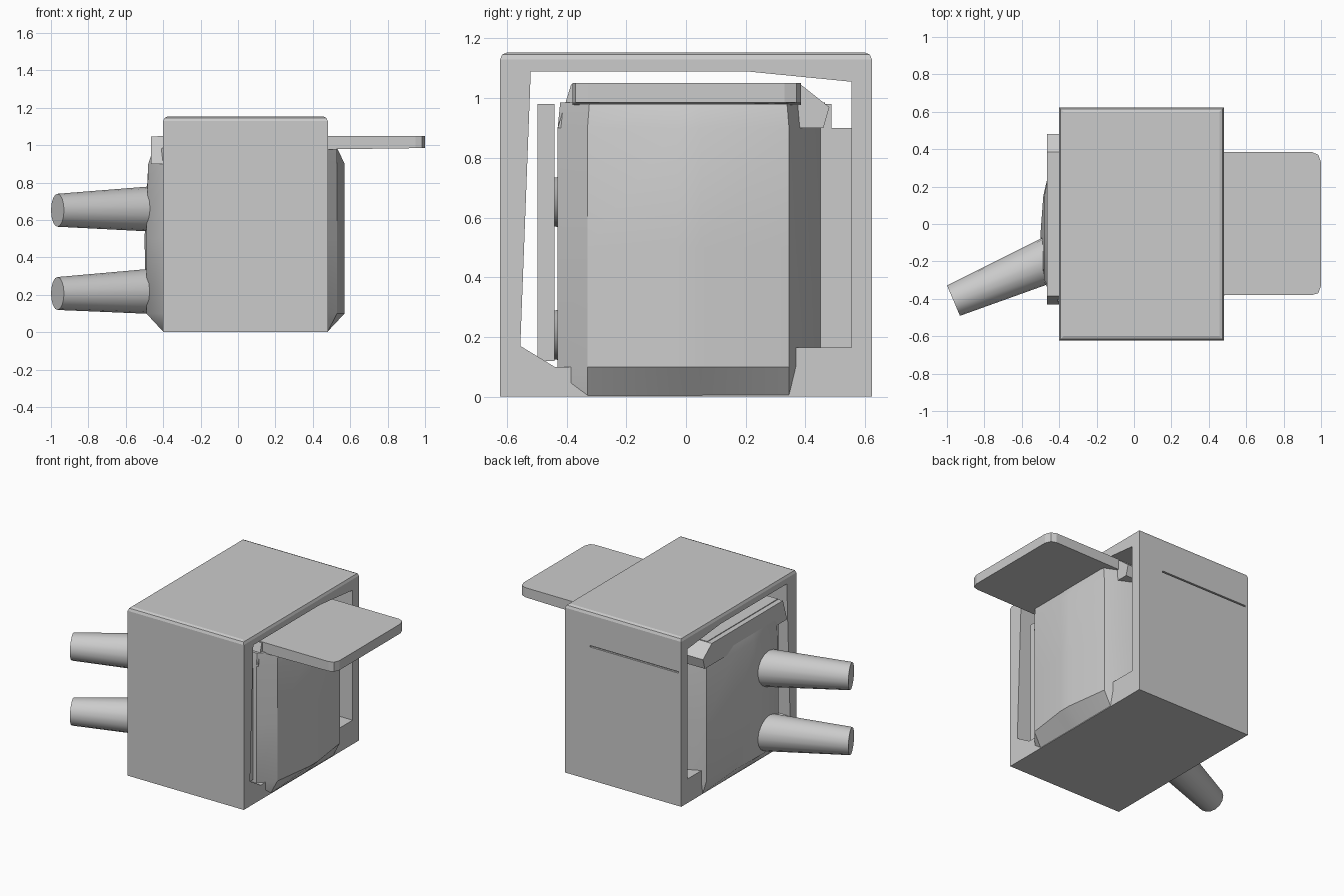
import bpy, bmesh
from mathutils import Vector

cube = bpy.data.objects.get("Cube")
if cube:
    bpy.data.objects.remove(cube, do_unlink=True)

grey = bpy.data.materials.new("plain grey")
grey.use_nodes = True
colour = (0.6, 0.6, 0.6, 1)
grey.diffuse_color = colour
grey.node_tree.nodes["Principled BSDF"].inputs["Base Color"].default_value = colour


def loft(name, rings, smooth=False):
    """Skin a stack of equal-sized rings and cap both ends."""
    bm = bmesh.new()
    loops = [[bm.verts.new(p) for p in ring] for ring in rings]
    n = len(loops[0])
    for a, b in zip(loops, loops[1:]):
        for i in range(n):
            j = (i + 1) % n
            bm.faces.new((a[i], a[j], b[j], b[i]))
    bm.faces.new(loops[0][::-1])
    bm.faces.new(loops[-1])
    bmesh.ops.recalc_face_normals(bm, faces=bm.faces)
    mesh = bpy.data.meshes.new(name)
    bm.to_mesh(mesh)
    bm.free()
    mesh.materials.append(grey)
    obj = bpy.data.objects.new(name, mesh)
    bpy.context.collection.objects.link(obj)
    if smooth:
        bpy.ops.object.select_all(action="DESELECT")
        obj.select_set(True)
        bpy.context.view_layer.objects.active = obj
        bpy.ops.object.shade_smooth_by_angle(angle=0.6)
    return obj


def prism(name, yz, x0, x1):
    return loft(name, [[(x, y, z) for y, z in yz] for x in (x0, x1)])


def box(name, x0, x1, y0, y1, z0, z1):
    return prism(name, [(y0, z0), (y1, z0), (y1, z1), (y0, z1)], x0, x1)


def cut(obj, cutter):
    mod = obj.modifiers.new("cut", "BOOLEAN")
    mod.object = cutter
    mod.solver = "EXACT"
    cutter.hide_render = True
    cutter.hide_set(True)
    cutter.display_type = "WIRE"


# Outer sleeve: softened top edges, open from side to side
sleeve = box("sleeve", -0.4, 0.48, -0.623, 0.623, 0, 1.153)
bm = bmesh.new()
bm.from_mesh(sleeve.data)
top = [e for e in bm.edges if all(v.co.z > 1 for v in e.verts)]
bmesh.ops.bevel(bm, geom=top, offset=0.024, segments=2, affect="EDGES", profile=0.5)
bm.to_mesh(sleeve.data)
bm.free()
opening = [(-0.52, 1.09), (-0.555, 0.17), (-0.44, 0.10), (0.345, 0.10),
           (0.36, 0.165), (0.555, 0.165), (0.555, 1.055), (0.2, 1.09)]
cut(sleeve, prism("opening_cutter", opening, -1, 1))
cut(sleeve, box("slit_cutter", -0.38, 0.29, 0.61, 0.7, 0.91, 0.92))

# Bulging core that fills the sleeve
section = [(0.44, -0.43), (0.53, -0.33), (0.57, -0.03), (0.57, 0.05),
           (0.53, 0.345), (0.3, 0.45), (0, 0.475), (-0.3, 0.45),
           (-0.43, 0.39), (-0.485, 0.15), (-0.5, -0.05), (-0.49, -0.3),
           (-0.4, -0.43), (0, -0.43)]


def core_ring(z, low, high, sy=1.0):
    return [(max(low, min(high, x)), y * sy, z) for x, y in section]


loft("core", [core_ring(0.003, -0.4, 0.479), core_ring(0.1, -0.49, 0.57),
              core_ring(0.5, -0.5, 0.57), core_ring(0.9, -0.48, 0.57),
              core_ring(0.985, -0.45, 0.53, 0.98)], smooth=True)

# Shelf slab with rounded outer corners and a flared underside
plan = [(-0.43, -0.38), (0.95, -0.38), (0.985, -0.37), (1, -0.33),
        (1, 0.33), (0.985, 0.37), (0.95, 0.385), (-0.43, 0.385)]
loft("shelf", [[(x, y, 0.965 + 0.02 * max(0, x)) for x, y in plan],
               [(x, y, 1.05) for x, y in plan]])
flare = [(-0.43, 0.9), (0.46, 0.9), (0.48, 0.97), (0.385, 1.045), (-0.385, 1.045)]
prism("shelf_flare", flare, -0.465, 0.45)

# Upright panels in the gaps beside the core
box("front_panel", -0.3, 0.42, -0.498, -0.44, 0.12, 0.98)
box("back_panel", -0.3, 0.3, 0.44, 0.557, 0.15, 0.9)
box("back_panel_top", -0.2, 0.3, 0.44, 0.488, 0.9, 0.98)

# Two tapered pegs angled towards the front
base, tip = Vector((-0.40, -0.168, 0)), Vector((-0.965, -0.41, 0))
axis = (tip - base).normalized()
side, up = Vector((-axis.y, axis.x, 0)), Vector((0, 0, 1))
bpy.ops.mesh.primitive_circle_add(vertices=16, radius=1)
guide = bpy.context.object
circle = [v.co.copy() for v in guide.data.vertices]
bpy.data.objects.remove(guide, do_unlink=True)
for name, z0, z1 in (("upper_peg", 0.66, 0.652), ("lower_peg", 0.22, 0.207)):
    rings = []
    for centre, z, r in ((base, z0, 0.125), (tip, z1, 0.088)):
        rings.append([centre + up * z + side * c.x * r + up * c.y * r for c in circle])
    loft(name, rings, smooth=True)
